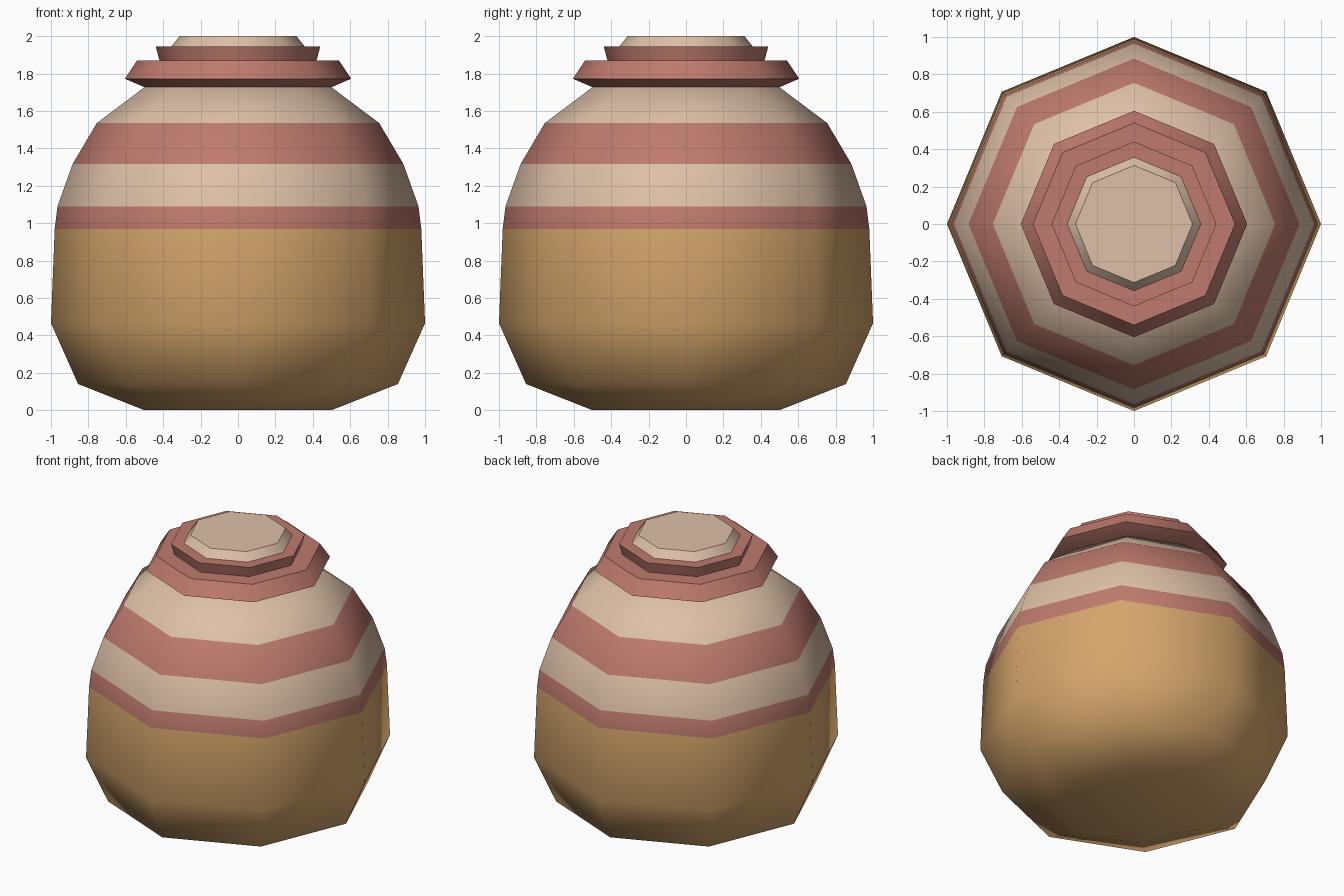
import bpy, bmesh, math

if "Cube" in bpy.data.objects:
    bpy.data.objects.remove(bpy.data.objects["Cube"])

SIDES = 8


def material(name, rgb):
    m = bpy.data.materials.new(name)
    m.diffuse_color = (*rgb, 1.0)
    m.use_nodes = True
    m.node_tree.nodes["Principled BSDF"].inputs["Base Color"].default_value = m.diffuse_color
    return m


ochre = material("ochre", (0.66, 0.38, 0.15))
cream = material("cream", (0.73, 0.53, 0.39))
rose = material("dusty rose", (0.52, 0.195, 0.155))


def lathe(name, profile, mats, band_colours):
    """Turn an (r, z) profile into a closed octagonal solid; one material index per band."""
    bm = bmesh.new()
    rings = []
    for r, z in profile:
        rings.append([bm.verts.new((r * math.cos(a), r * math.sin(a), z))
                      for a in (2 * math.pi * i / SIDES for i in range(SIDES))])
    for lower, upper, colour in zip(rings, rings[1:], band_colours):
        for i in range(SIDES):
            j = (i + 1) % SIDES
            f = bm.faces.new((lower[i], lower[j], upper[j], upper[i]))
            f.material_index = colour
    bm.faces.new(rings[0][::-1]).material_index = band_colours[0]
    bm.faces.new(rings[-1]).material_index = band_colours[-1]
    mesh = bpy.data.meshes.new(name)
    bm.to_mesh(mesh)
    bm.free()
    for m in mats:
        mesh.materials.append(m)
    obj = bpy.data.objects.new(name, mesh)
    bpy.context.collection.objects.link(obj)
    bpy.ops.object.select_all(action='DESELECT')
    obj.select_set(True)
    bpy.context.view_layer.objects.active = obj
    bpy.ops.object.shade_smooth_by_angle(angle=math.radians(50))
    return obj


# Pot body with painted bands
lathe("pot_body",
      [(0.5, 0), (0.855, 0.14), (1.0, 0.465), (0.98, 0.97), (0.965, 1.09),
       (0.885, 1.315), (0.755, 1.535), (0.5, 1.727)],
      [ochre, rose, cream], [0, 0, 0, 1, 2, 1, 2])

# Flared collar around the neck
lathe("collar", [(0.5, 1.727), (0.605, 1.772), (0.54, 1.87)], [rose], [0, 0])

# Narrow lid ring
lathe("lid_ring", [(0.42, 1.87), (0.44, 1.945)], [rose], [0])

# Lid top
lathe("lid_top", [(0.357, 1.945), (0.313, 2.0)], [cream], [0])
